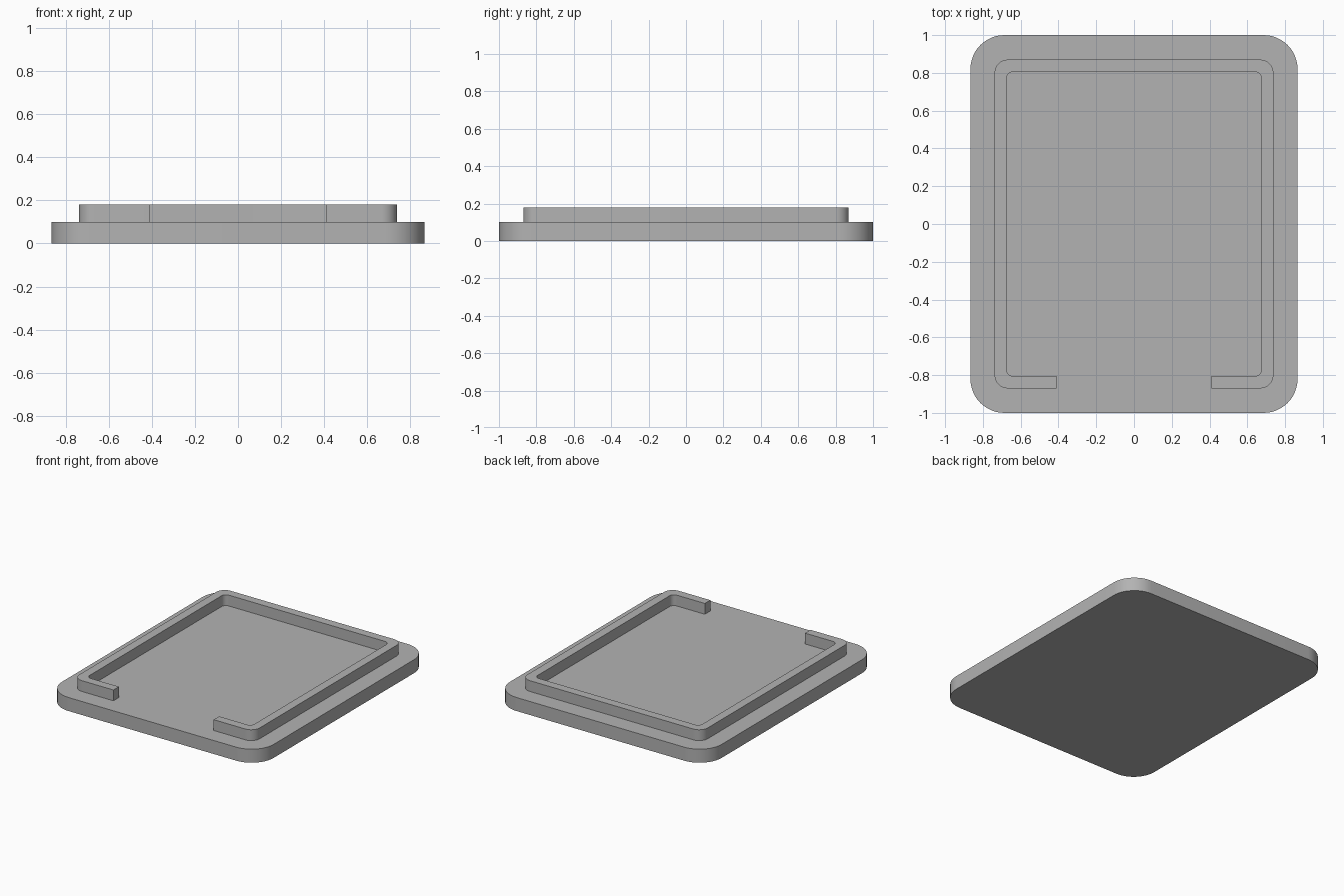
import bpy, bmesh, math

cube = bpy.data.objects.get("Cube")
if cube:
    bpy.data.objects.remove(cube, do_unlink=True)

grey = bpy.data.materials.new("plain grey")
grey.use_nodes = True
colour = (0.45, 0.45, 0.45, 1)
grey.diffuse_color = colour
grey.node_tree.nodes["Principled BSDF"].inputs["Base Color"].default_value = colour


def rounded_outline(half_x, half_y, radius, steps=12):
    """Counter-clockwise rounded rectangle, starting at the front left corner."""
    points = []
    for i, (sx, sy) in enumerate([(1, -1), (1, 1), (-1, 1), (-1, -1)]):
        for s in range(steps + 1):
            a = math.radians(90 * (i - 1 + s / steps))
            points.append((sx * (half_x - radius) + radius * math.cos(a),
                           sy * (half_y - radius) + radius * math.sin(a)))
    return points


def extruded(name, outline, bottom, top):
    bm = bmesh.new()
    face = bm.faces.new([bm.verts.new((x, y, bottom)) for x, y in outline])
    grown = bmesh.ops.extrude_face_region(bm, geom=[face], use_keep_orig=True)
    for v in grown["geom"]:
        if isinstance(v, bmesh.types.BMVert):
            v.co.z = top
    bmesh.ops.recalc_face_normals(bm, faces=bm.faces)
    mesh = bpy.data.meshes.new(name)
    bm.to_mesh(mesh)
    bm.free()
    obj = bpy.data.objects.new(name, mesh)
    bpy.context.collection.objects.link(obj)
    mesh.materials.append(grey)
    bpy.ops.object.select_all(action="DESELECT")
    obj.select_set(True)
    bpy.context.view_layer.objects.active = obj
    bpy.ops.object.shade_smooth_by_angle(angle=math.radians(30))
    return obj


base_top, rim_top = 0.1, 0.18
gap = 0.41
rim_x, rim_y, wall = 0.738, 0.87, 0.064

# Base plate with broad rounded corners
extruded("base_plate", rounded_outline(0.866, 1.0, 0.18), 0, base_top)

# Raised rim, open in the middle of the front
outer = rounded_outline(rim_x, rim_y, 0.07)
inner = rounded_outline(rim_x - wall, rim_y - wall, 0.035)
outer = [(gap, -rim_y)] + outer + [(-gap, -rim_y)]
inner = [(gap, wall - rim_y)] + inner + [(-gap, wall - rim_y)]
extruded("raised_rim", outer + inner[::-1], base_top, rim_top)
